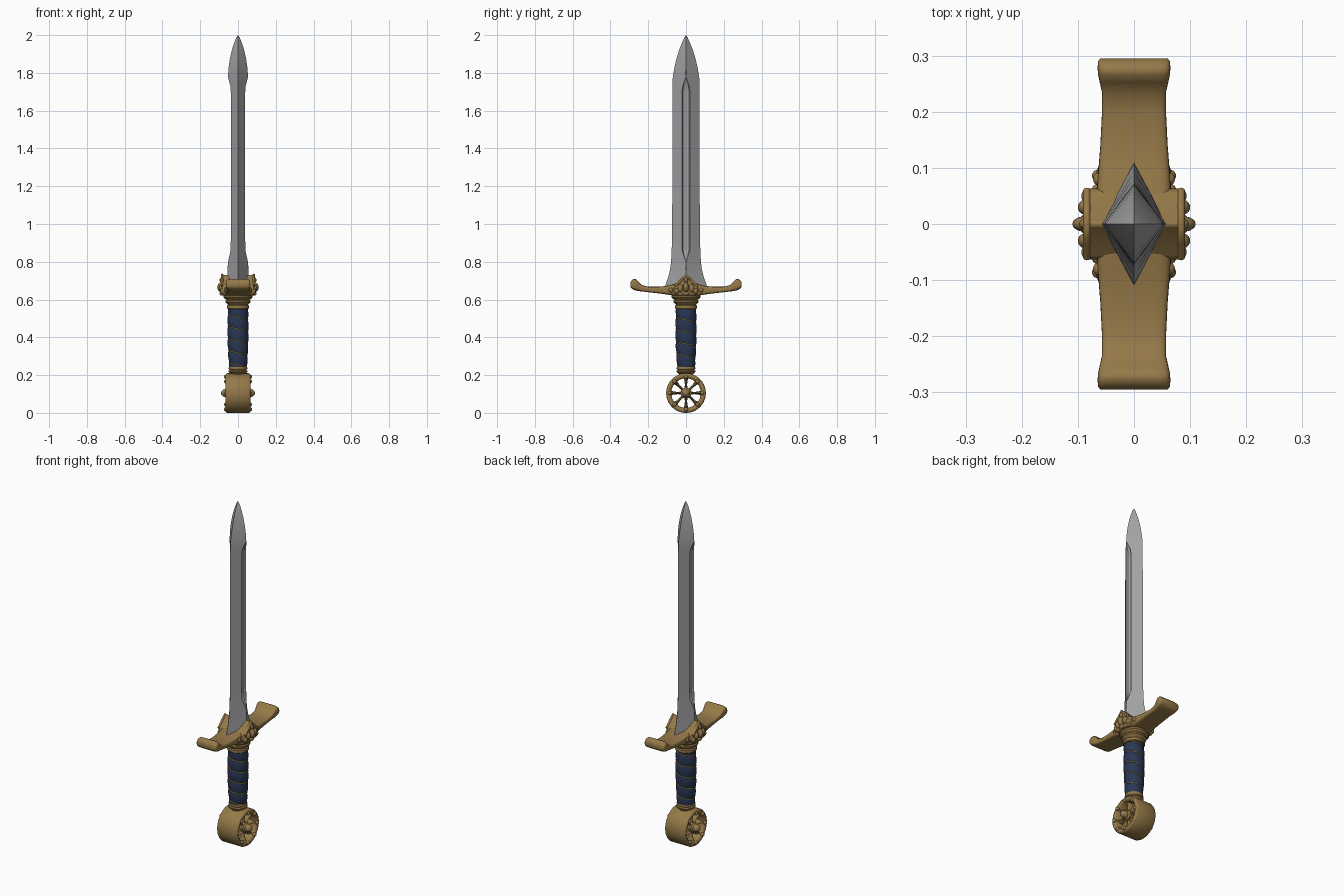
import bpy, bmesh, math
from math import sin, cos, pi, tau
from mathutils import Matrix

if "Cube" in bpy.data.objects:
    bpy.data.objects.remove(bpy.data.objects["Cube"], do_unlink=True)


def material(name, rgb):
    m = bpy.data.materials.new(name)
    m.use_nodes = True
    m.diffuse_color = (*rgb, 1)
    m.node_tree.nodes["Principled BSDF"].inputs["Base Color"].default_value = (*rgb, 1)
    return m


steel = material("steel", (0.36, 0.36, 0.37))
brass = material("aged_brass", (0.30, 0.19, 0.065))
leather = material("navy_leather", (0.022, 0.037, 0.085))
gold = material("gold_wire", (0.48, 0.29, 0.05))


def finish(name, bm, mat, angle=40):
    bmesh.ops.recalc_face_normals(bm, faces=bm.faces)
    mesh = bpy.data.meshes.new(name)
    bm.to_mesh(mesh)
    bm.free()
    mesh.materials.append(mat)
    ob = bpy.data.objects.new(name, mesh)
    bpy.context.collection.objects.link(ob)
    bpy.ops.object.select_all(action='DESELECT')
    ob.select_set(True)
    bpy.context.view_layer.objects.active = ob
    bpy.ops.object.shade_smooth_by_angle(angle=math.radians(angle))
    return ob


def loft(name, rings, mat, angle=40, closed=False):
    """Skin a list of equally sized point rings."""
    bm = bmesh.new()
    vs = [[bm.verts.new(p) for p in ring] for ring in rings]
    n = len(vs[0])
    pairs = list(zip(vs, vs[1:])) + ([(vs[-1], vs[0])] if closed else [])
    for a, b in pairs:
        for i in range(n):
            j = (i + 1) % n
            bm.faces.new((a[i], a[j], b[j], b[i]))
    if not closed:
        bm.faces.new(vs[0])
        bm.faces.new(vs[-1])
    return finish(name, bm, mat, angle)


def lathe(name, profile, mat, n=40):
    return loft(name, [[(r * cos(tau * i / n), r * sin(tau * i / n), z)
                        for i in range(n)] for r, z in profile], mat)


def balls(name, items, mat):
    """One object of ellipsoids given as (centre, radii)."""
    bm = bmesh.new()
    for centre, radii in items:
        m = Matrix.Translation(centre) @ Matrix.Diagonal((*radii, 1))
        bmesh.ops.create_uvsphere(bm, u_segments=20, v_segments=12, radius=1, matrix=m)
    return finish(name, bm, mat, 60)


def wire(name, points, radius, mat):
    cu = bpy.data.curves.new(name, 'CURVE')
    cu.dimensions = '3D'
    cu.bevel_depth = radius
    cu.bevel_resolution = 2
    cu.use_fill_caps = True
    sp = cu.splines.new('POLY')
    sp.points.add(len(points) - 1)
    for p, co in zip(sp.points, points):
        p.co = (*co, 1)
    cu.materials.append(mat)
    ob = bpy.data.objects.new(name, cu)
    bpy.context.collection.objects.link(ob)


def sgnpow(v, e):
    return math.copysign(abs(v) ** e, v)


# Blade: diamond section with a fuller; columns are z, half width, half thickness, fuller half width
stations = [(0.64, .112, .060, 0), (0.68, .108, .059, 0), (0.72, .094, .057, 0),
            (0.76, .084, .056, 0), (0.80, .079, .054, .002), (0.86, .076, .053, .02),
            (0.95, .073, .053, .021), (1.70, .072, .054, .021), (1.73, .072, .054, .018),
            (1.775, .070, .054, .002), (1.82, .063, .051, 0), (1.87, .052, .044, 0),
            (1.92, .037, .033, 0), (1.96, .021, .020, 0), (1.985, .010, .010, 0),
            (2.0, .0005, .0005, 0)]


def blade_ring(z, hy, hx, g):
    w = max(g, hy * 0.02)
    deep = min(1, g / .02)
    lip = hx * (1 - w / hy)
    inner = hx * (1 - .75 * w / hy) * (1 - deep) + (lip - .010) * deep
    mid = hx * (1 - deep) + (lip - .014) * deep
    half = [(0, hy), (lip, w), (inner, .75 * w), (mid, 0), (inner, -.75 * w), (lip, -w)]
    return [(x, y, z) for x, y in half] + [(-x, -y, z) for x, y in half]


loft("blade", [blade_ring(*s) for s in stations], steel, 22)

# Crossguard arms: rounded sections along y; columns are y, low z, high z, half depth
arm = [(0, .618, .69, .062), (.06, .620, .682, .066), (.09, .625, .674, .064),
       (.14, .632, .668, .060), (.20, .639, .668, .057), (.235, .643, .677, .057),
       (.252, .645, .694, .061), (.266, .648, .709, .064), (.278, .652, .710, .065),
       (.290, .660, .699, .064), (.295, .668, .688, .060)]
arm = [(-y, a, b, h) for y, a, b, h in reversed(arm[1:])] + arm


def arm_ring(y, lo, hi, hx, n=32):
    mid, hz = (lo + hi) / 2, (hi - lo) / 2
    return [(hx * sgnpow(cos(tau * i / n), .35), y, mid + hz * sgnpow(sin(tau * i / n), .45))
            for i in range(n)]


loft("crossguard", [arm_ring(*s) for s in arm], brass, 50)

# Central guard block with a peaked top
outline = [(-.05, .622), (.05, .622), (.064, .645), (.062, .675), (.03, .702), (0, .735),
           (-.03, .702), (-.062, .675), (-.064, .645)]
block = loft("guard_block", [[(x, y, z) for y, z in outline] for x in (-.086, .086)], brass)
bev = block.modifiers.new("soft_edges", 'BEVEL')
bev.width = .008
bev.segments = 3

# Ornament on both faces of the guard block
ornament = []
for s in (-1, 1):
    ornament += [((s * .086, 0, .665), (.024, .014, .026)),
                 ((s * .084, 0, .703), (.014, .010, .016)),
                 ((s * .086, 0, .632), (.012, .018, .011))]
    for t in (-1, 1):
        ornament += [((s * .085, t * .030, .660), (.015, .014, .022)),
                     ((s * .082, t * .050, .645), (.012, .013, .015)),
                     ((s * .062, t * .080, .650), (.011, .012, .012))]
    wire("guard_trim_" + ("left" if s > 0 else "right"),
         [(s * .084, y, z) for y, z in ((-.06, .672), (-.03, .699), (0, .730),
                                        (.03, .699), (.06, .672))], .007, brass)
balls("guard_ornament", ornament, brass)

# Stepped collars above and below the grip
lathe("upper_collar", [(.055, .55), (.058, .553), (.058, .568), (.053, .573), (.060, .580),
                       (.066, .586), (.066, .594), (.060, .599), (.070, .604),
                       (.076, .611), (.076, .620), (.068, .628)], brass)
lathe("lower_collar", [(.030, .19), (.036, .203), (.042, .210), (.050, .216), (.050, .223),
                       (.043, .227), (.048, .231), (.050, .236), (.048, .243), (.040, .246)],
      brass)

# Grip: leather wrapped in a spiral, with wire in the grooves
TURNS, Z0, Z1 = 5, .238, .556


def grip_radius(t):
    return .043 + .006 * t + .005 * sin(pi * t)


def wrap_ring(t, n=40):
    ring = []
    for i in range(n):
        r = grip_radius(t) + .005 * abs(sin(pi * (i / n + TURNS * t))) ** .6
        ring.append((r * cos(tau * i / n), r * sin(tau * i / n), Z0 + (Z1 - Z0) * t))
    return ring


loft("grip", [wrap_ring(k / 90) for k in range(91)], leather, 60)
spiral = []
for k in range(241):
    t = k / 240
    r, a = grip_radius(t) + .0015, -tau * TURNS * t
    spiral.append((r * cos(a), r * sin(a), Z0 + (Z1 - Z0) * t))
wire("grip_wire", spiral, .0024, gold)

# Pommel wheel: rounded rim turned about the x axis
CZ = .105
rim = [(-.056, .105), (.056, .105), (.064, .101), (.067, .094), (.064, .084), (.056, .078),
       (-.056, .078), (-.064, .084), (-.067, .094), (-.064, .101)]
loft("pommel_rim", [[(x, r * cos(tau * k / 56), CZ + r * sin(tau * k / 56)) for x, r in rim]
                    for k in range(56)], brass, 45, closed=True)

# Pommel hub, eight flared spokes and their beads
hub = [(-.062, .018), (-.05, .029), (.05, .029), (.062, .018)]
loft("pommel_hub", [[(x, r * cos(tau * k / 28), CZ + r * sin(tau * k / 28)) for k in range(28)]
                    for x, r in hub], brass)
beads = [((s * .062, 0, CZ), (.028, .022, .022)) for s in (-1, 1)]
for k in range(8):
    a = tau * k / 8
    rings = []
    for r, w, hx in ((.02, .008, .050), (.045, .006, .044), (.065, .008, .046), (.085, .015, .054)):
        ring = []
        for i in range(12):
            b = tau * i / 12
            side = w * sin(b)
            ring.append((hx * cos(b), r * cos(a) - side * sin(a), CZ + r * sin(a) + side * cos(a)))
        rings.append(ring)
    loft("pommel_spoke_%d" % (k + 1), rings, brass, 60)
    beads += [((s * .063, .086 * cos(a), CZ + .086 * sin(a)), (.012, .011, .011)) for s in (-1, 1)]
balls("pommel_beads", beads, brass)
